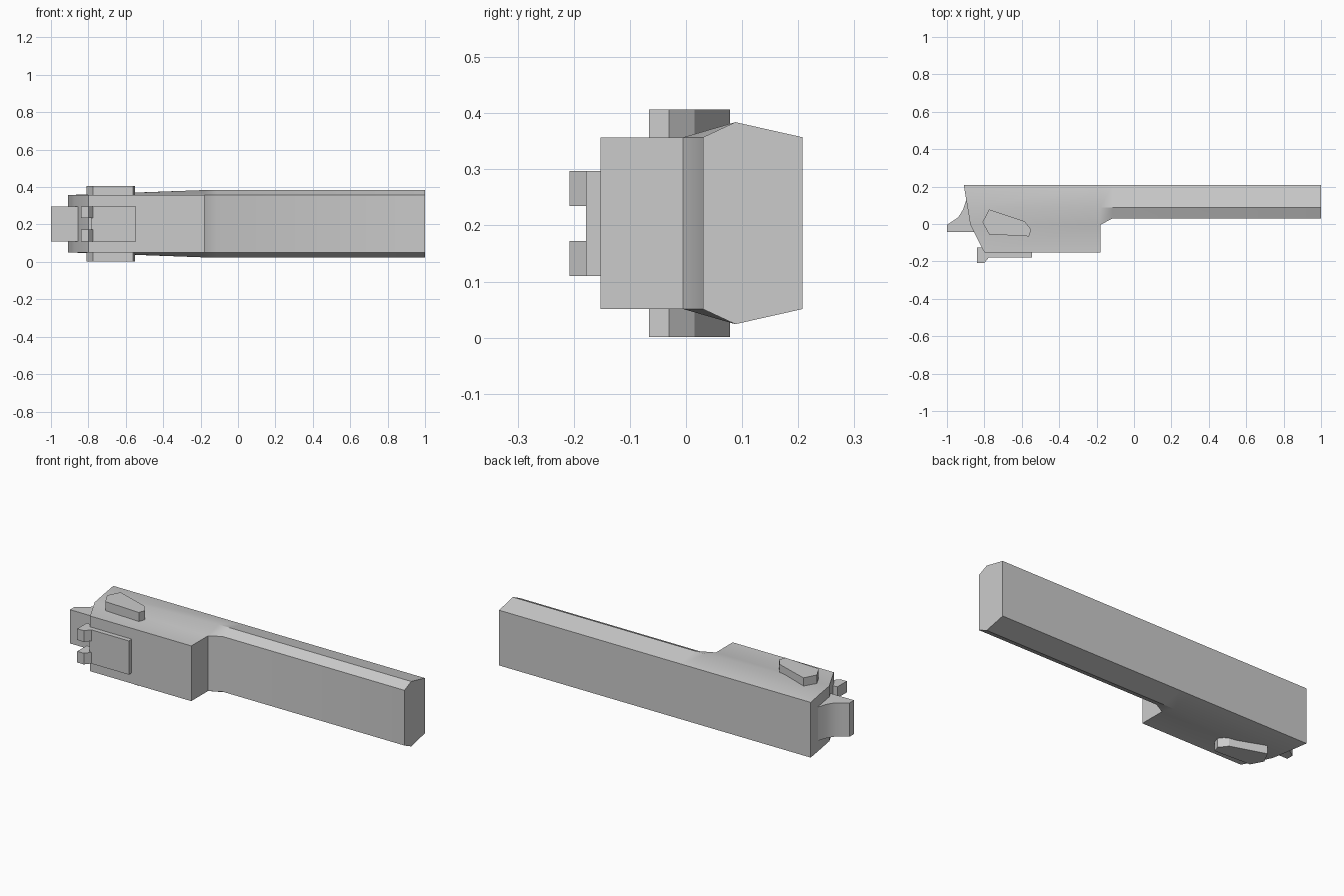
import bpy, bmesh, math

cube = bpy.data.objects.get("Cube")
if cube:
    bpy.data.objects.remove(cube)

MID = 0.204   # mid height of the part, everything mirrors about it
HALF = 0.153  # half thickness of the flat sides

grey = bpy.data.materials.new("grey metal")
grey.use_nodes = True
grey.diffuse_color = (0.6, 0.6, 0.6, 1)
grey.node_tree.nodes["Principled BSDF"].inputs["Base Color"].default_value = (0.6, 0.6, 0.6, 1)


def finish(bm, name, angle=30):
    bmesh.ops.recalc_face_normals(bm, faces=bm.faces)
    mesh = bpy.data.meshes.new(name)
    bm.to_mesh(mesh)
    bm.free()
    mesh.materials.append(grey)
    ob = bpy.data.objects.new(name, mesh)
    bpy.context.collection.objects.link(ob)
    bpy.ops.object.select_all(action='DESELECT')
    ob.select_set(True)
    bpy.context.view_layer.objects.active = ob
    bpy.ops.object.shade_smooth_by_angle(angle=math.radians(angle))
    return ob


def prism(name, outline, z0, z1, angle=30):
    """Extrude an xy outline from z0 to z1."""
    bm = bmesh.new()
    face = bm.faces.new([bm.verts.new((x, y, z0)) for x, y in outline])
    up = bmesh.ops.extrude_face_region(bm, geom=[face])["geom"]
    for v in up:
        if isinstance(v, bmesh.types.BMVert):
            v.co.z = z1
    return finish(bm, name, angle)


# Main body: upper skin with a ridge, mirrored below and joined by side walls
RIDGE = 0.180
skin = {
    "a0": (-0.80, -0.152, HALF), "a1": (-0.875, -0.005, HALF),
    "a2": (-0.89, 0.088, HALF + 0.001), "a3": (-0.91, 0.208, HALF),
    "b0": (-0.18, -0.152, HALF), "b1": (-0.18, -0.005, HALF),
    "b2": (-0.18, 0.088, RIDGE), "b3": (-0.18, 0.208, HALF),
    "c1": (-0.115, 0.03, HALF), "c2": (-0.115, 0.088, RIDGE), "c3": (-0.115, 0.208, HALF),
    "d1": (1.0, 0.03, HALF), "d2": (1.0, 0.088, RIDGE), "d3": (1.0, 0.208, HALF),
}
patches = ["a0 b0 b1 a1", "a1 b1 b2 a2", "a2 b2 b3 a3",
           "b1 c1 c2 b2", "b2 c2 c3 b3", "c1 d1 d2 c2", "c2 d2 d3 c3"]
rim = "a0 b0 b1 c1 d1 d2 d3 c3 b3 a3 a2 a1".split()
bm = bmesh.new()
sides = []
for s in (1, -1):
    vs = {k: bm.verts.new((x, y, MID + s * h)) for k, (x, y, h) in skin.items()}
    for p in patches:
        bm.faces.new([vs[k] for k in p.split()])
    sides.append(vs)
top, low = sides
for p, q in zip(rim, rim[1:] + rim[:1]):
    bm.faces.new([top[p], top[q], low[q], low[p]])
finish(bm, "main_body", 29)

# Side levers, one on each broad face
lever = [(-0.81, 0.01), (-0.775, 0.078), (-0.585, 0.015),
         (-0.55, -0.03), (-0.562, -0.066), (-0.775, -0.055)]
for name, s in (("upper_lever", 1), ("lower_lever", -1)):
    prism(name, lever, MID + s * 0.13, MID + s * 0.203)

# Front clip: plate with two forked prongs
Z0, Z1 = 0.11, 0.297
prism("clip_plate", [(-0.785, -0.178), (-0.545, -0.178), (-0.545, -0.14), (-0.785, -0.14)], Z0, Z1)
prong = [(-0.84, -0.208), (-0.80, -0.208), (-0.775, -0.178),
         (-0.775, -0.14), (-0.79, -0.125), (-0.84, -0.125)]
for name, z in (("lower_prong", Z0), ("upper_prong", 0.235)):
    prism(name, prong, z, z + 0.062)

# End tab with a concave rear side
tab = [(-1.0, -0.043), (-0.84, -0.043), (-0.86, 0.125), (-0.898, 0.125),
       (-0.915, 0.075), (-0.94, 0.036), (-0.975, 0.012), (-1.0, -0.005)]
prism("end_tab", tab, Z0, Z1)
